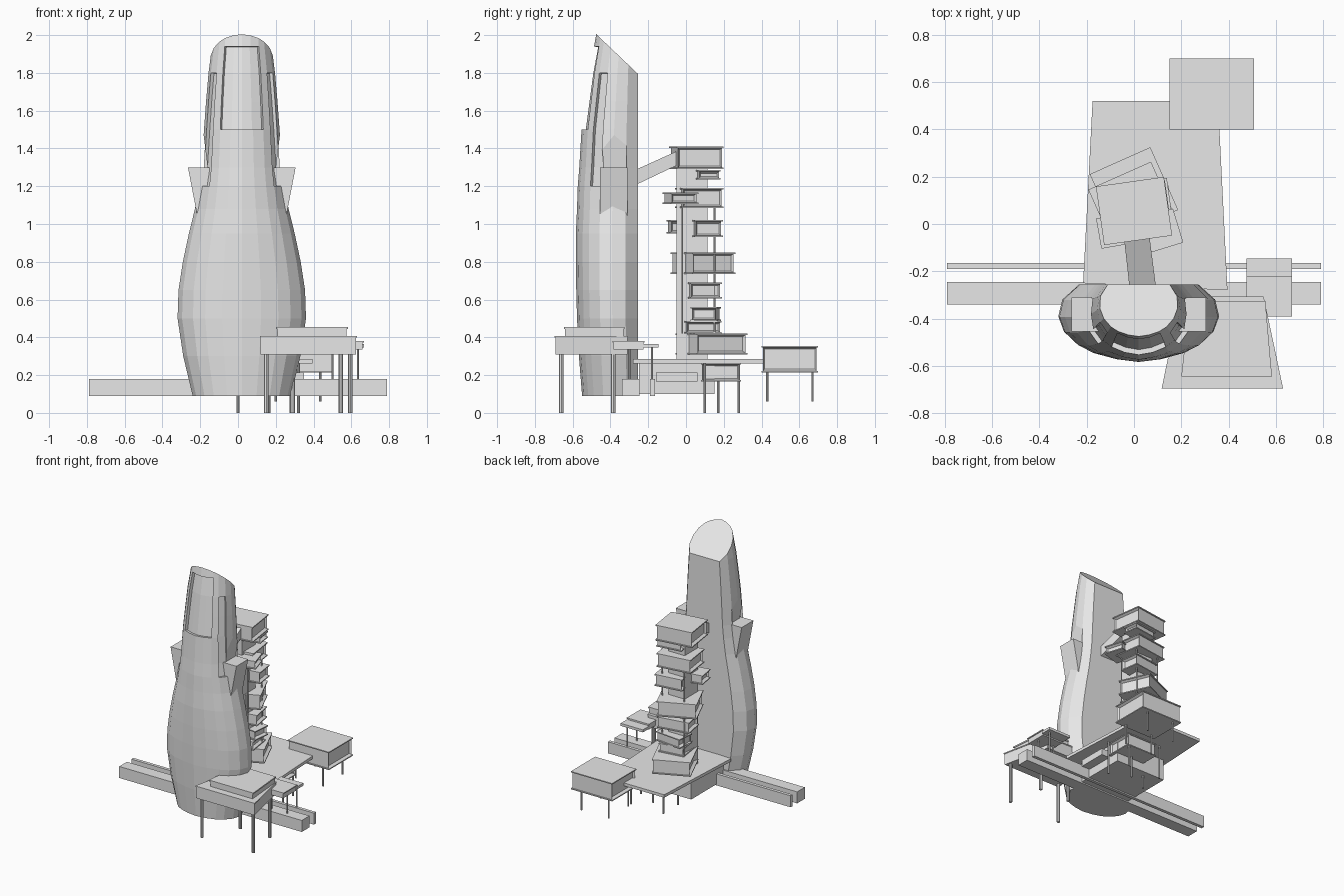
import bpy, bmesh
from math import radians
from mathutils import Matrix, Vector

if "Cube" in bpy.data.objects:
    bpy.data.objects.remove(bpy.data.objects["Cube"], do_unlink=True)

grey = bpy.data.materials.new("pale_grey")
grey.use_nodes = True
grey.diffuse_color = (0.8, 0.8, 0.8, 1)
grey.node_tree.nodes["Principled BSDF"].inputs["Base Color"].default_value = (0.8, 0.8, 0.8, 1)


def finish(bm, name):
    bmesh.ops.recalc_face_normals(bm, faces=bm.faces)
    mesh = bpy.data.meshes.new(name)
    bm.to_mesh(mesh)
    bm.free()
    mesh.materials.append(grey)
    obj = bpy.data.objects.new(name, mesh)
    bpy.context.collection.objects.link(obj)
    return obj


def loft(bm, rings):
    """Skin a list of rings and close both ends."""
    loops = [[bm.verts.new(p) for p in ring] for ring in rings]
    n = len(loops[0])
    for a, b in zip(loops, loops[1:]):
        for i in range(n):
            j = (i + 1) % n
            bm.faces.new((a[i], a[j], b[j], b[i]))
    bm.faces.new(loops[0])
    bm.faces.new(loops[-1])


def add_box(bm, x0, x1, y0, y1, z0, z1):
    ring = [(x0, y0), (x1, y0), (x1, y1), (x0, y1)]
    loft(bm, [[(x, y, z) for x, y in ring] for z in (z0, z1)])


def box(name, *bounds):
    bm = bmesh.new()
    add_box(bm, *bounds)
    return finish(bm, name)


def slab(name, outline, z0, z1):
    bm = bmesh.new()
    loft(bm, [[(x, y, z) for x, y in outline] for z in (z0, z1)])
    return finish(bm, name)


def pod(name, cx, cy, sx, sy, z0, z1, turn=0):
    """Room with overhanging floor and roof and sunken end windows."""
    bm = bmesh.new()
    t, e = 0.008, 0.008
    add_box(bm, -sx / 2 + e, sx / 2 - e, -sy / 2 + e, sy / 2 - e, z0 + t, z1 - t)
    bmesh.ops.recalc_face_normals(bm, faces=bm.faces)
    ends = [f for f in bm.faces if abs(f.normal.x) > 0.9]
    bmesh.ops.inset_individual(bm, faces=ends, thickness=0.012, depth=-0.015)
    for z in (z0, z1 - t):
        add_box(bm, -sx / 2, sx / 2, -sy / 2, sy / 2, z, z + t)
    bm.transform(Matrix.Translation((cx, cy, 0)) @ Matrix.Rotation(radians(turn), 4, "Z"))
    return finish(bm, name)


def legs(name, spots, z0, z1, r=0.01):
    for i, (x, y) in enumerate(spots):
        bm = bmesh.new()
        bmesh.ops.create_cone(bm, cap_ends=True, segments=8, radius1=r, radius2=r, depth=z1 - z0)
        bm.transform(Matrix.Translation((x, y, (z0 + z1) / 2)))
        finish(bm, f"{name}_{i + 1}")


# Tower shell: half section (side, depth) mirrored, then lofted up the levels
CX, BACK = 0.02, -0.255
half = [(0.74, 0), (0.95, 0.2), (1, 0.42), (0.93, 0.62), (0.76, 0.79), (0.57, 0.89), (0.3, 0.965)]
section = half + [(0, 1)] + [(-u, v) for u, v in reversed(half)]
levels = [(0.09, 0.26, 0.295), (0.3, 0.31, 0.312), (0.5, 0.34, 0.322), (0.65, 0.335, 0.326),
          (0.8, 0.312, 0.328), (0.95, 0.28, 0.328), (1.08, 0.248, 0.322), (1.2, 0.226, 0.318),
          (1.3, 0.213, 0.31), (1.5, 0.2, 0.298), (1.65, 0.189, 0.278), (1.8, 0.176, 0.258),
          (1.94, 0.158, 0.232), (2.06, 0.143, 0.21)]
bm = bmesh.new()
loft(bm, [[(CX + u * w, BACK - v * d, z) for u, v in section] for z, w, d in levels])
bmesh.ops.recalc_face_normals(bm, faces=bm.faces)


def panel(col_a, col_b, z0, z1):
    """Faces between two section columns and two heights."""
    found = []
    for f in bm.faces:
        c = f.calc_center_median()
        if len(f.verts) != 4 or not z0 < c.z < z1 or c.y > BACK - 0.02:
            continue
        w = sum(abs(v.co.x - CX) for v in f.verts) / 4
        top = max(f.verts, key=lambda v: v.co.z).co.z
        k = next(i for i, l in enumerate(levels) if abs(l[0] - top) < 1e-4)
        span = (levels[k][1] + levels[k - 1][1]) / 2
        depth = (levels[k][2] + levels[k - 1][2]) / 2
        if col_a < w / span < col_b and (BACK - c.y) / depth > 0.6:
            found.append(f)
    return found


# Sunken front panel and two side slots
front = panel(0, 0.57, 1.5, 1.94)
slots = panel(0.77, 0.92, 1.2, 1.8)
bmesh.ops.inset_region(bm, faces=front, thickness=0, depth=-0.022, use_even_offset=True)
bmesh.ops.inset_region(bm, faces=slots, thickness=0, depth=-0.02, use_even_offset=True)

# Slanted roof cut
cut = bmesh.ops.bisect_plane(bm, geom=bm.verts[:] + bm.edges[:] + bm.faces[:],
                             plane_co=(0, -0.26, 1.8), plane_no=Vector((0, 0.952, 1)).normalized(),
                             clear_outer=True)
bmesh.ops.holes_fill(bm, edges=[e for e in bm.edges if e.is_boundary], sides=0)
tower = finish(bm, "tower_shell")

# Side pockets cut into the tower and the flared scoops below them
for side, label in ((1, "left"), (-1, "right")):
    def prism(name, profile, y0, y1):
        b = bmesh.new()
        loft(b, [[(CX + side * x, y, z) for x, z in profile] for y in (y0, y1)])
        return finish(b, name)
    cutter = prism(f"{label}_pocket_cutter", [(0.18, 1.29), (0.203, 1.48), (0.4, 1.48), (0.4, 1.29)], -0.45, -0.315)
    cutter.hide_render = True
    cutter.hide_set(True)
    mod = tower.modifiers.new(f"{label}_pocket", "BOOLEAN")
    mod.operation, mod.object, mod.solver = "DIFFERENCE", cutter, "EXACT"
    prism(f"{label}_scoop", [(0.17, 1.3), (0.285, 1.3), (0.235, 1.04), (0.17, 1.04)], -0.455, -0.31)

bpy.context.view_layer.objects.active = tower
for mod in list(tower.modifiers):
    bpy.ops.object.modifier_apply(modifier=mod.name)
for obj in [o for o in bpy.data.objects if o.name.endswith("cutter")]:
    bpy.data.objects.remove(obj, do_unlink=True)

# Deck, undercroft and long beams
slab("deck", [(-0.215, -0.25), (0.395, -0.28), (0.355, 0.52), (-0.175, 0.52)], 0.262, 0.285)
box("undercroft", -0.15, 0.28, -0.25, 0.15, 0.1, 0.265)
box("wide_beam", -0.79, 0.79, -0.34, -0.245, 0.09, 0.18)
box("thin_beam", -0.79, 0.79, -0.19, -0.165, 0.09, 0.18)
pod("hanging_room", 0.17, 0.185, 0.26, 0.21, 0.165, 0.265)
box("side_ledge", 0.25, 0.35, -0.16, 0.06, 0.165, 0.215)
legs("deck_leg", [(0, 0.1), (0.165, 0.17), (0.28, 0.28), (0.32, 0.1), (0, 0.28)], 0, 0.265, 0.007)

# Front house on stilts
slab("front_house", [(0.12, -0.69), (0.625, -0.69), (0.545, -0.31), (0.2, -0.31)], 0.31, 0.4)
slab("front_house_eave", [(0.117, -0.695), (0.63, -0.695), (0.548, -0.307), (0.197, -0.307)], 0.398, 0.406)
slab("front_house_attic", [(0.21, -0.64), (0.575, -0.64), (0.55, -0.33), (0.24, -0.33)], 0.405, 0.445)
slab("front_house_roof", [(0.2, -0.645), (0.583, -0.645), (0.555, -0.325), (0.235, -0.325)], 0.445, 0.455)
legs("front_house_leg", [(0.15, -0.66), (0.595, -0.66), (0.545, -0.385), (0.29, -0.385)], 0, 0.31, 0.012)

# Small side pavilion beside the front house
box("pavilion", 0.48, 0.66, -0.385, -0.225, 0.335, 0.375)
box("pavilion_roof", 0.475, 0.667, -0.39, -0.22, 0.372, 0.38)
box("pavilion_ledge", 0.475, 0.667, -0.225, -0.145, 0.345, 0.365)
legs("pavilion_leg", [(0.635, -0.3), (0.5, -0.3), (0.635, -0.18)], 0.17, 0.345, 0.006)

# Rear house on stilts
pod("rear_house", 0.328, 0.55, 0.357, 0.3, 0.215, 0.355)
legs("rear_house_leg", [(x, y) for x in (0.2, 0.435) for y in (0.43, 0.67)], 0.06, 0.22, 0.006)

# Stacked rooms around a core
box("core", -0.07, 0.07, -0.05, 0.115, 0.28, 1.3)
rooms = [(0.0, 0.135, 0.28, 0.29, 0.31, 0.42, 24), (0.02, 0.08, 0.2, 0.19, 0.42, 0.487, 8),
         (0.03, 0.105, 0.22, 0.14, 0.487, 0.56, -6), (0.01, 0.085, 0.25, 0.17, 0.605, 0.69, 10),
         (-0.01, 0.09, 0.29, 0.25, 0.735, 0.85, 24), (0.04, 0.105, 0.22, 0.15, 0.93, 1.02, 8),
         (0, 0.07, 0.27, 0.22, 1.085, 1.19, 8), (0.11, -0.03, 0.16, 0.15, 1.105, 1.168, 17),
         (-0.09, -0.03, 0.12, 0.13, 0.95, 1.02, 10), (0.04, 0.11, 0.2, 0.12, 1.235, 1.285, 8),
         (0, 0.055, 0.29, 0.25, 1.29, 1.41, 8)]
for i, room in enumerate(rooms):
    pod(f"stacked_room_{i + 1}", *room)
legs("stack_post", [(0.1, 0.15), (0.1, -0.02), (-0.09, 0.15)], 0.42, 1.09, 0.005)

# Sloping bridge from tower to the top room
bm = bmesh.new()
loft(bm, [[(x0, y, z0), (x1, y, z0), (x1, y, z1), (x0, y, z1)]
          for x0, x1, y, z0, z1 in ((-0.02, 0.092, -0.26, 1.21, 1.29), (-0.043, 0.065, -0.05, 1.31, 1.385))])
finish(bm, "bridge")
